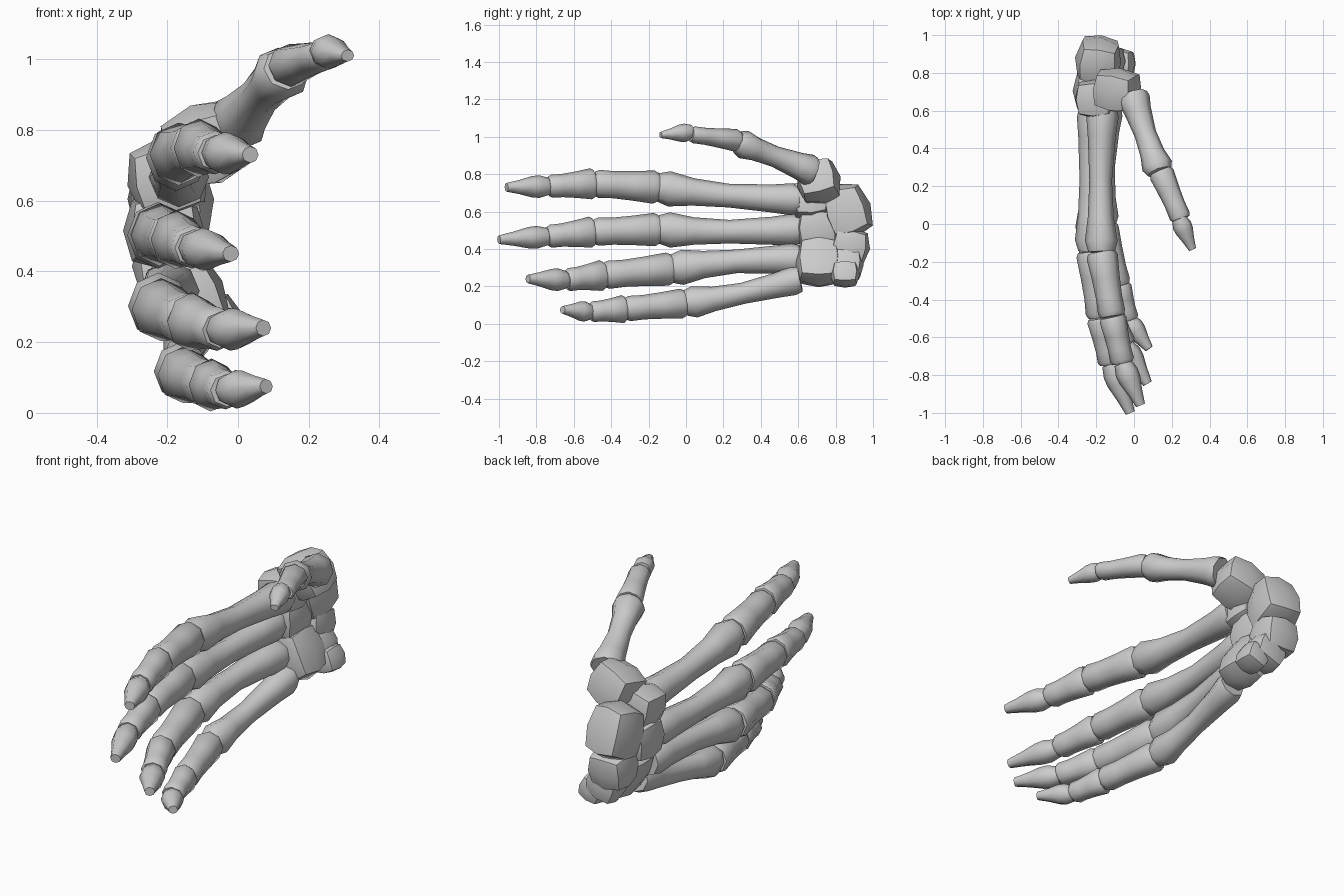
import bpy, bmesh
from math import sin, cos, pi, radians
from mathutils import Vector, Euler

if "Cube" in bpy.data.objects:
    bpy.data.objects.remove(bpy.data.objects["Cube"])

SIDES = 8
# Length profiles: (position along bone, radius factor)
META = [(0, .9), (.06, 1), (.2, .86), (.5, .7), (.75, .79), (.92, 1), (1, .8)]
PHAL = [(0, .86), (.07, 1), (.4, .94), (.7, .92), (.93, 1), (1, .86)]
TIP = [(0, .75), (.22, 1), (.4, .96), (.7, .66), (1, .42)]


def finish(name, bm):
    bmesh.ops.recalc_face_normals(bm, faces=bm.faces)
    me = bpy.data.meshes.new(name)
    bm.to_mesh(me)
    bm.free()
    ob = bpy.data.objects.new(name, me)
    bpy.context.collection.objects.link(ob)
    bpy.ops.object.select_all(action='DESELECT')
    ob.select_set(True)
    bpy.context.view_layer.objects.active = ob
    bpy.ops.object.shade_smooth_by_angle(angle=radians(58))


def bone(name, a, b, ra, rb, profile, bow=(0, 0, 0)):
    """Loft a bone from a to b; ra / rb are (side, height) radii at each end."""
    a, b, bow = Vector(a), Vector(b), Vector(bow)
    d = (b - a).normalized()
    side = d.cross(Vector((0, 0, 1))).normalized()
    up = side.cross(d)
    bm = bmesh.new()
    rings = []
    for t, f in profile:
        c = a.lerp(b, t) + bow * sin(pi * t)
        rs = (ra[0] + (rb[0] - ra[0]) * t) * f
        ru = (ra[1] + (rb[1] - ra[1]) * t) * f
        rings.append([bm.verts.new(c + side * rs * cos(2 * pi * k / SIDES)
                                   + up * ru * sin(2 * pi * k / SIDES)) for k in range(SIDES)])
    for r, s in zip(rings, rings[1:]):
        for k in range(SIDES):
            j = (k + 1) % SIDES
            bm.faces.new((r[k], r[j], s[j], s[k]))
    bm.faces.new(rings[0])
    bm.faces.new(rings[-1])
    finish(name, bm)


def pebble(name, c, size, rot=(0, 0, 0), top=1.0):
    """Rounded, faceted wrist bone; top narrows the upper end."""
    bm = bmesh.new()
    bmesh.ops.create_cube(bm, size=2)
    bmesh.ops.subdivide_edges(bm, edges=bm.edges[:], cuts=1, use_grid_fill=True)
    e = Euler([radians(v) for v in rot]).to_matrix()
    for v in bm.verts:
        p = v.co.lerp(v.co.normalized(), .75)
        taper = 1 + (top - 1) * (p.z + 1) / 2
        p = Vector((p.x * taper * size[0], p.y * taper * size[1], p.z * size[2])) / 2
        v.co = e @ p + Vector(c)
    finish(name, bm)


# Fingers: metacarpal start / knuckle / joint / joint / tip, and thickness scale
fingers = {
    "index": ([(-.165, .61, .665), (-.172, -.15, .73), (-.115, -.49, .75),
               (-.06, -.735, .735), (.035, -.96, .73)], 1.0),
    "middle": ([(-.215, .61, .505), (-.225, -.145, .505), (-.18, -.495, .492),
                (-.125, -.74, .467), (-.02, -1.0, .45)], 1.0),
    "ring": ([(-.19, .61, .345), (-.225, -.075, .295), (-.14, -.44, .26),
              (-.05, -.64, .235), (.072, -.845, .24)], 1.0),
    "little": ([(-.135, .61, .24), (-.16, -.005, .11), (-.08, -.325, .08),
                (-.03, -.51, .064), (.08, -.66, .075)], .9),
}
for name, (p, s) in fingers.items():
    bone(name + "_metacarpal", p[0], p[1], (.085 * s, .085 * s), (.087 * s, .095 * s),
         META, (-.008, 0, -.012 if name != "ring" else .014))
    bone(name + "_proximal_phalanx", p[1], p[2], (.084 * s, .09 * s), (.072 * s, .074 * s), PHAL)
    bone(name + "_middle_phalanx", p[2], p[3], (.073 * s, .085 * s), (.064 * s, .06 * s), PHAL)
    bone(name + "_fingertip", p[3], p[4], (.062 * s, .062 * s), (.06 * s, .055 * s), TIP)

# Thumb
bone("thumb_metacarpal", (-.005, .68, .815), (.135, .275, .972), (.085, .085), (.082, .077), META, (-.005, 0, 0))
bone("thumb_proximal_phalanx", (.14, .28, .98), (.25, .025, 1.013), (.068, .062), (.055, .044), PHAL)
bone("thumb_tip", (.238, .03, 1.025), (.31, -.135, 1.01), (.052, .052), (.048, .04), TIP)

# Wrist bones
pebble("trapezium", (-.09, .71, .76), (.26, .24, .24), (15, -20, -10))
pebble("trapezoid", (-.2, .665, .665), (.23, .22, .23), (5, -12, 0))
pebble("capitate", (-.21, .705, .515), (.23, .25, .22))
pebble("hamate", (-.14, .71, .33), (.21, .26, .28), (0, -25, 0))
pebble("scaphoid", (-.19, .865, .605), (.26, .27, .3), (18, 0, -8), .9)
pebble("lunate", (-.185, .875, .415), (.23, .22, .21), (-8, 0, 0))
pebble("triquetrum", (-.14, .86, .315), (.2, .18, .18), (0, -20, 0))
pebble("pisiform", (-.065, .85, .265), (.15, .16, .14), (0, -20, 0))
